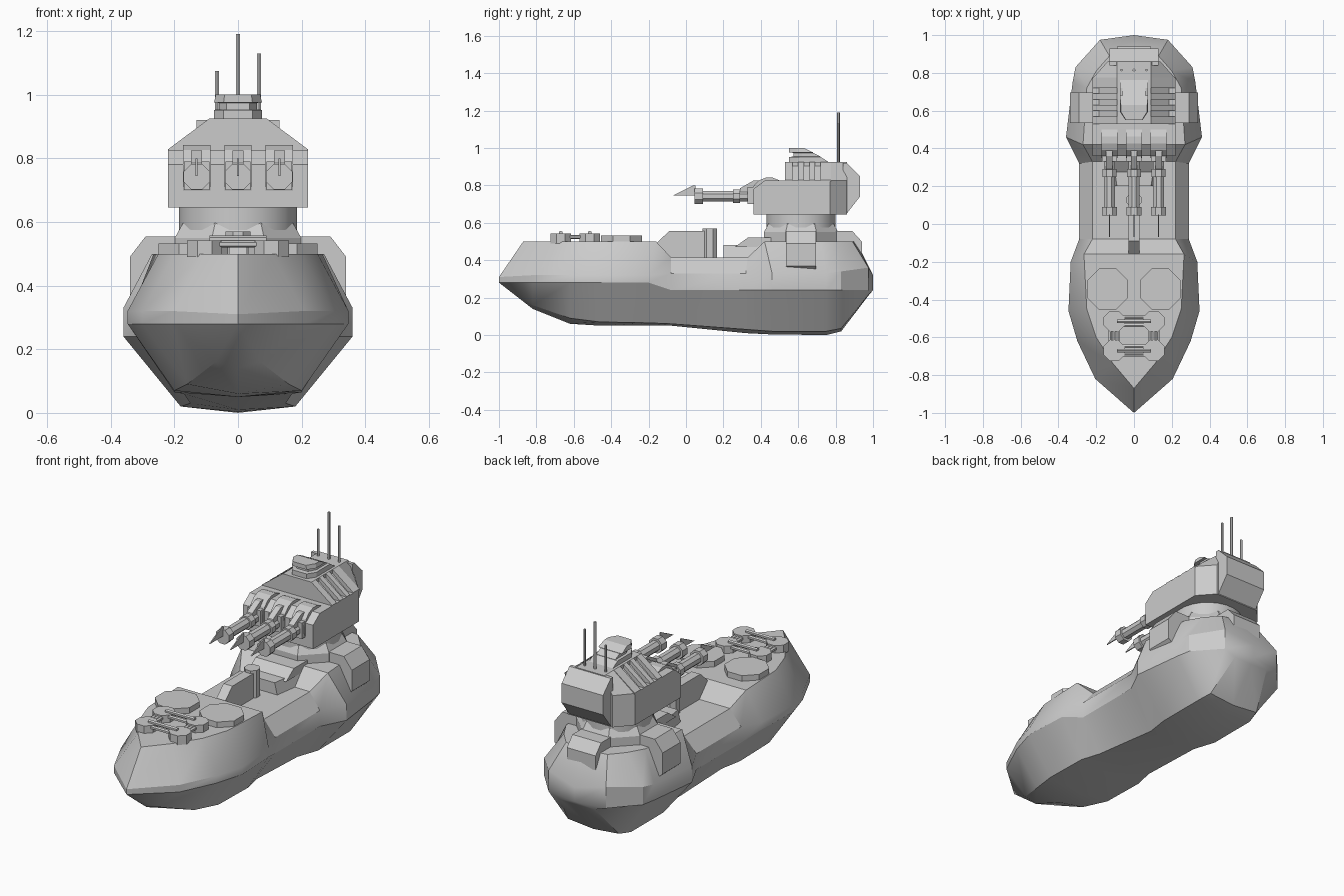
import bpy, bmesh, math

if "Cube" in bpy.data.objects:
    bpy.data.objects.remove(bpy.data.objects["Cube"])


def make(name, verts, faces, smooth=False):
    me = bpy.data.meshes.new(name)
    me.from_pydata(verts, [], faces)
    ob = bpy.data.objects.new(name, me)
    bpy.context.collection.objects.link(ob)
    bm = bmesh.new()
    bm.from_mesh(me)
    bmesh.ops.remove_doubles(bm, verts=bm.verts, dist=0.0005)
    bmesh.ops.recalc_face_normals(bm, faces=bm.faces)
    bm.to_mesh(me)
    bm.free()
    if smooth:
        bpy.ops.object.select_all(action='DESELECT')
        ob.select_set(True)
        bpy.context.view_layer.objects.active = ob
        bpy.ops.object.shade_smooth_by_angle(angle=math.radians(30))
    return ob


def loft(name, loops, smooth=False):
    """Skin closed loops of equal length and cap both ends."""
    n = len(loops[0])
    verts = [p for loop in loops for p in loop]
    faces = [(k * n + i, k * n + (i + 1) % n, (k + 1) * n + (i + 1) % n, (k + 1) * n + i)
             for k in range(len(loops) - 1) for i in range(n)]
    faces += [tuple(range(n)), tuple(range((len(loops) - 1) * n, len(loops) * n))]
    return make(name, verts, faces, smooth)


def prism(name, pts, axis, lo, hi):
    """Extrude a 2D profile along an axis: x -> (y,z), y -> (x,z), z -> (x,y)."""
    put = {'x': lambda a, b, t: (t, a, b),
           'y': lambda a, b, t: (a, t, b),
           'z': lambda a, b, t: (a, b, t)}[axis]
    return loft(name, [[put(a, b, t) for a, b in pts] for t in (lo, hi)])


def tube(name, axis, c, r, lo, hi, n=8):
    """Regular n-sided cylinder with a flat side facing each axis."""
    pts = [(c[0] + r * math.cos(2 * math.pi * (i + .5) / n),
            c[1] + r * math.sin(2 * math.pi * (i + .5) / n)) for i in range(n)]
    return prism(name, pts, axis, lo, hi)


def box(name, x, y, z):
    return prism(name, [(x[0], y[0]), (x[1], y[0]), (x[1], y[1]), (x[0], y[1])], 'z', *z)


def sym(half):
    """Complete a half profile by mirroring it in x."""
    return half + [(-x, b) for x, b in reversed(half)]


# Hull stations: y, keel z, bottom x z, side x, side low z, side high z, deck y x z
stations = [
    (-1.0, .28, 0, .28, 0, .28, .31, -.87, 0, .5),
    (-.82, .14, .07, .16, .205, .28, .32, -.74, .11, .5),
    (-.62, .06, .16, .09, .30, .28, .32, -.60, .20, .5),
    (-.46, .05, .20, .07, .347, .28, .32, -.45, .25, .5),
    (-.20, .05, .20, .065, .335, .28, .32, -.16, .265, .5),
    (-.08, .05, .17, .06, .29, .24, .33, -.08, .22, .415),
    (.32, .01, .15, .03, .29, .24, .33, .33, .22, .415),
    (.46, .003, .18, .02, .36, .24, .33, .42, .27, .5),
    (.75, .0, .18, .02, .325, .24, .33, .72, .25, .5),
    (.83, .02, .16, .035, .31, .24, .34, .81, .20, .5),
    (.975, .21, .11, .215, .18, .24, .36, .89, .13, .5),
    (1.0, .24, 0, .24, 0, .24, .32, .91, 0, .5)]
rings = []
for y, zk, xb, zb, xm, z1, z2, yd, xd, zd in stations:
    right = [(xb, y, zb), (xm, y, z1), (xm, y, z2), (xd, yd, zd)]
    rings.append([(0, y, zk)] + right + [(0, yd, zd)] + [(-a, b, c) for a, b, c in reversed(right)])
loft("hull", rings, True)

# Fore deck hatches and the cluster joined by rods
for s in (-1, 1):
    tube("large_hatch", 'z', (s * .14, -.345), .118, .49, .532)
    for y in (-.515, -.67):
        tube("small_hatch", 'z', (s * .105, y), .06, .49, .542)
    for d in (-.02, 0, .02):
        tube("long_rod", 'y', (s * .105 + d, .525), .011, -.65, -.53, 6)
for y in (-.515, -.67):
    for d, z in ((-.022, .53), (0, .546), (.022, .53)):
        tube("cross_rod", 'x', (y + d, z), .011, -.09, .09, 6)

# Midship fin, post and stepped cabin
prism("deck_fin", [(-.16, .49), (-.09, .555), (.1, .555), (.1, .40), (-.1, .40)], 'x', -.028, .028)
tube("deck_post", 'z', (0, .127), .042, .40, .57)
loft("deck_cabin", [[(x, y, .40) for x, y in sym([(.11, .2), (.15, .46)])],
                    [(x, y, .48) for x, y in sym([(.09, .2), (.13, .46)])]])
prism("cabin_step", [(.26, .47), (.33, .52), (.47, .52), (.47, .47)], 'x', -.12, .12)

# Side sponsons and stern locker
sponson = [(.17, .36), (.30, .335), (.34, .37), (.34, .49), (.29, .555), (.17, .555)]
for s in (-1, 1):
    prism("side_sponson", [(s * x, z) for x, z in sponson], 'y', .535, .695)
prism("stern_locker", [(.78, .38), (.94, .38), (.94, .50), (.89, .555), (.78, .555)], 'x', -.09, .09)

# Turret ring
def ring(r, z, n=8):
    return [(r * math.cos(math.pi * (2 * i + 1) / n), .615 + r * math.sin(math.pi * (2 * i + 1) / n), z)
            for i in range(n)]
loft("turret_collar", [ring(.215, .49), ring(.215, .55), ring(.185, .60)])
loft("turret_neck", [ring(.187, .50, 24), ring(.187, .65, 24)], True)

# Turret body, tapered rear and rear bustle
prism("turret_body", [(.36, .645), (.77, .645), (.77, .825), (.42, .825), (.36, .78)], 'x', -.22, .22)
rear = [[(x, y, z) for x, z in sym([(w, .645), (w, .825), (.09, .925)])]
        for y, w in ((.77, .22), (.86, .14))]
loft("turret_rear", rear)
prism("rear_bustle", [(.84, .65), (.86, .65), (.93, .74), (.93, .85), (.86, .92), (.84, .92)], 'x', -.13, .13)

# Roof with raised ribs
prism("roof_core", sym([(.19, .82), (.09, .903), (.09, .925)]), 'y', .54, .78)
for y0, y1 in ((.53, .57), (.60, .63), (.66, .69), (.72, .775)):
    prism("roof_rib", sym([(.22, .82), (.22, .828), (.09, .925)]), 'y', y0, y1)

# Cupola with a viewing slit
def cupola_plan(f, w, r, z):
    return [(x, y, z) for x, y in sym([(w * .6, f), (w, f + .045), (w, r)])]
loft("cupola", [cupola_plan(.55, .075, .77, .92), cupola_plan(.55, .075, .72, .952),
                cupola_plan(.575, .06, .72, .954), cupola_plan(.575, .06, .68, .974),
                cupola_plan(.55, .075, .68, .976), cupola_plan(.55, .07, .63, 1.0)])

# Antennas
for x, top, r in ((-.066, 1.075, .007), (0, 1.19, .008), (.066, 1.13, .007)):
    tube("antenna", 'z', (x, .815), r, .91, top, 6)

# Three guns: drum mantlet, barrel, muzzle, bracket and blade
for x in (-.13, 0, .13):
    tube("gun_mantlet", 'x', (.445, .745), .098, x - .043, x + .043, 16)
    box("mantlet_face", (x - .04, x + .04), (.33, .42), (.70, .79))
    tube("gun_barrel", 'y', (x, .742), .031, .08, .40)
    tube("gun_sleeve", 'y', (x, .742), .04, .25, .29)
    tube("gun_muzzle", 'y', (x, .742), .044, .045, .09)
    prism("gun_bracket", [(.28, .76), (.29, .785), (.36, .825), (.42, .825), (.42, .76)],
          'x', x - .017, x + .017)
    prism("muzzle_blade", [(-.07, .745), (.05, .745), (.05, .80), (.04, .80)], 'x', x - .003, x + .003)
